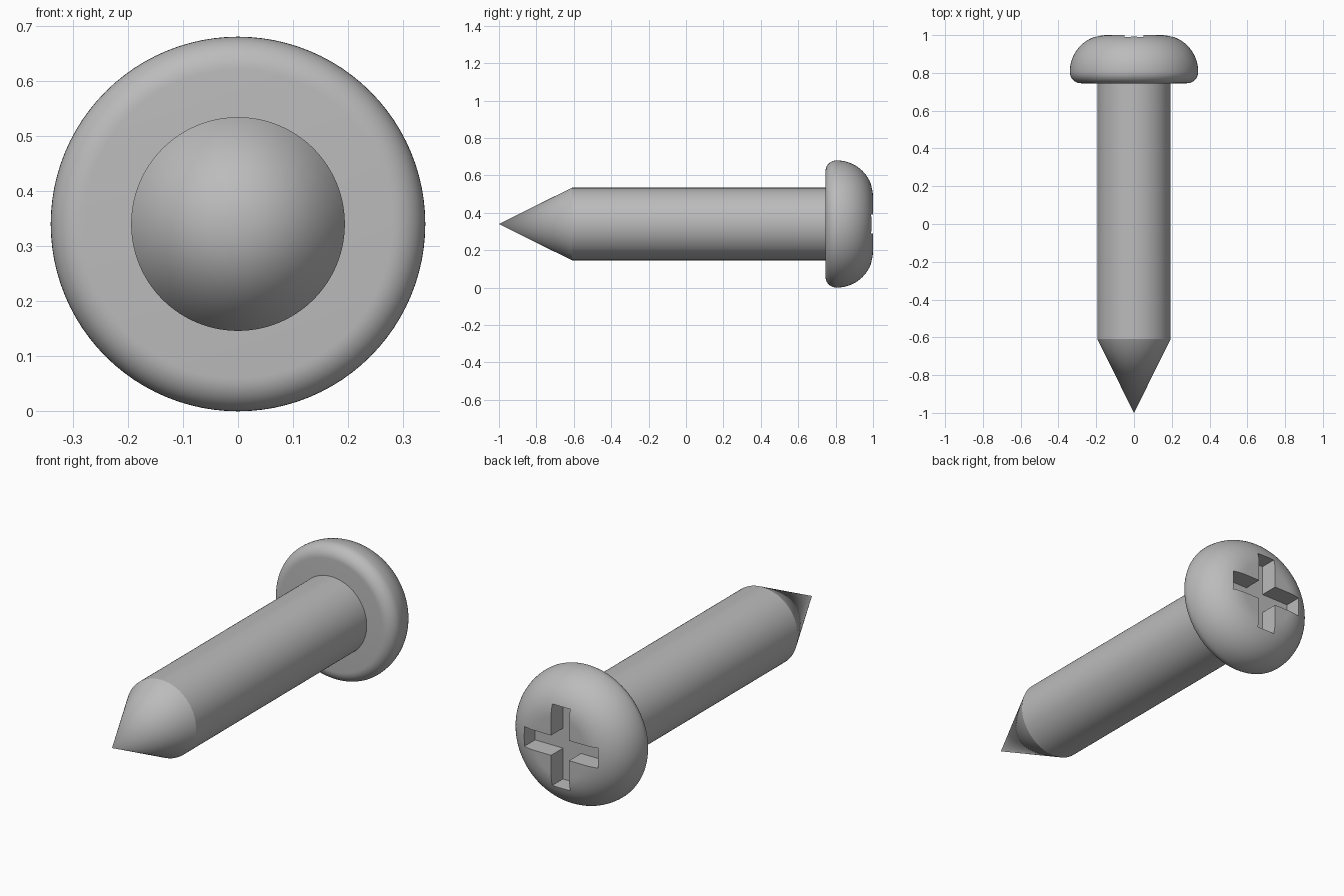
import bpy, bmesh, math
from mathutils import Matrix, Vector

if "Cube" in bpy.data.objects:
    bpy.data.objects.remove(bpy.data.objects["Cube"])

R = 0.34            # head radius, also the height of the screw axis
SIDES = 96

steel = bpy.data.materials.new("grey_steel")
steel.use_nodes = True
COLOUR = (0.5, 0.5, 0.5, 1)
steel.diffuse_color = COLOUR
steel.node_tree.nodes["Principled BSDF"].inputs["Base Color"].default_value = COLOUR


def finish(bm, name):
    bmesh.ops.recalc_face_normals(bm, faces=bm.faces)
    mesh = bpy.data.meshes.new(name)
    bm.to_mesh(mesh)
    bm.free()
    mesh.materials.append(steel)
    obj = bpy.data.objects.new(name, mesh)
    bpy.context.collection.objects.link(obj)
    return obj


def lathe(name, profile):
    """Spin (radius, y) points around the screw axis."""
    bm = bmesh.new()
    verts = [bm.verts.new((r, y, R)) for r, y in profile]
    edges = [bm.edges.new(pair) for pair in zip(verts, verts[1:])]
    bmesh.ops.spin(bm, geom=verts + edges, cent=(0, 0, R), axis=(0, 1, 0),
                   angle=math.tau, steps=SIDES, use_duplicate=False)
    bmesh.ops.remove_doubles(bm, verts=bm.verts, dist=0.0001)
    return finish(bm, name)


def arc(cr, cy, ar, ay, start, end, steps):
    """Elliptical arc of (radius, y) points."""
    angles = [math.radians(start + (end - start) * i / steps) for i in range(steps + 1)]
    return [(cr + ar * math.cos(a), cy + ay * math.sin(a)) for a in angles]


def select_only(obj):
    bpy.ops.object.select_all(action='DESELECT')
    obj.select_set(True)
    bpy.context.view_layer.objects.active = obj


# Shaft with a conical point
shaft = lathe("shaft", [(0, -1), (0.194, -0.61), (0.194, 0.8), (0, 0.8)])

# Domed head with a rounded lower rim
head = lathe("head", [(0, 0.745)]
             + arc(0.28, 0.805, 0.06, 0.06, -90, 0, 10)
             + arc(0.15, 0.805, 0.19, 0.195, 0, 90, 20)[1:]
             + [(0, 1)])

# Cross-shaped recess cutter: one arm corner repeated by quarter turns
W, L, FLOOR = 0.05, 0.205, 0.905
bm = bmesh.new()
outline = []
for k in range(4):
    turn = Matrix.Rotation(k * math.pi / 2, 3, 'Y')
    for corner in ((L, 0, W), (L, 0, -W), (W, 0, -W)):
        outline.append(bm.verts.new(turn @ Vector(corner) + Vector((0, FLOOR, R))))
face = bm.faces.new(outline)
top = bmesh.ops.extrude_face_region(bm, geom=[face])["geom"]
bmesh.ops.translate(bm, vec=(0, 0.2, 0),
                    verts=[v for v in top if isinstance(v, bmesh.types.BMVert)])
cutter = finish(bm, "recess_cutter")
cutter.hide_render = True

# Cut the recess into the head
cut = head.modifiers.new("cross_recess", 'BOOLEAN')
cut.operation = 'DIFFERENCE'
cut.solver = 'EXACT'
cut.object = cutter
select_only(head)
bpy.ops.object.modifier_apply(modifier=cut.name)
bpy.data.objects.remove(cutter)

# Smooth curved surfaces, keep hard edges
for obj in (shaft, head):
    select_only(obj)
    bpy.ops.object.shade_smooth_by_angle(angle=math.radians(25))
